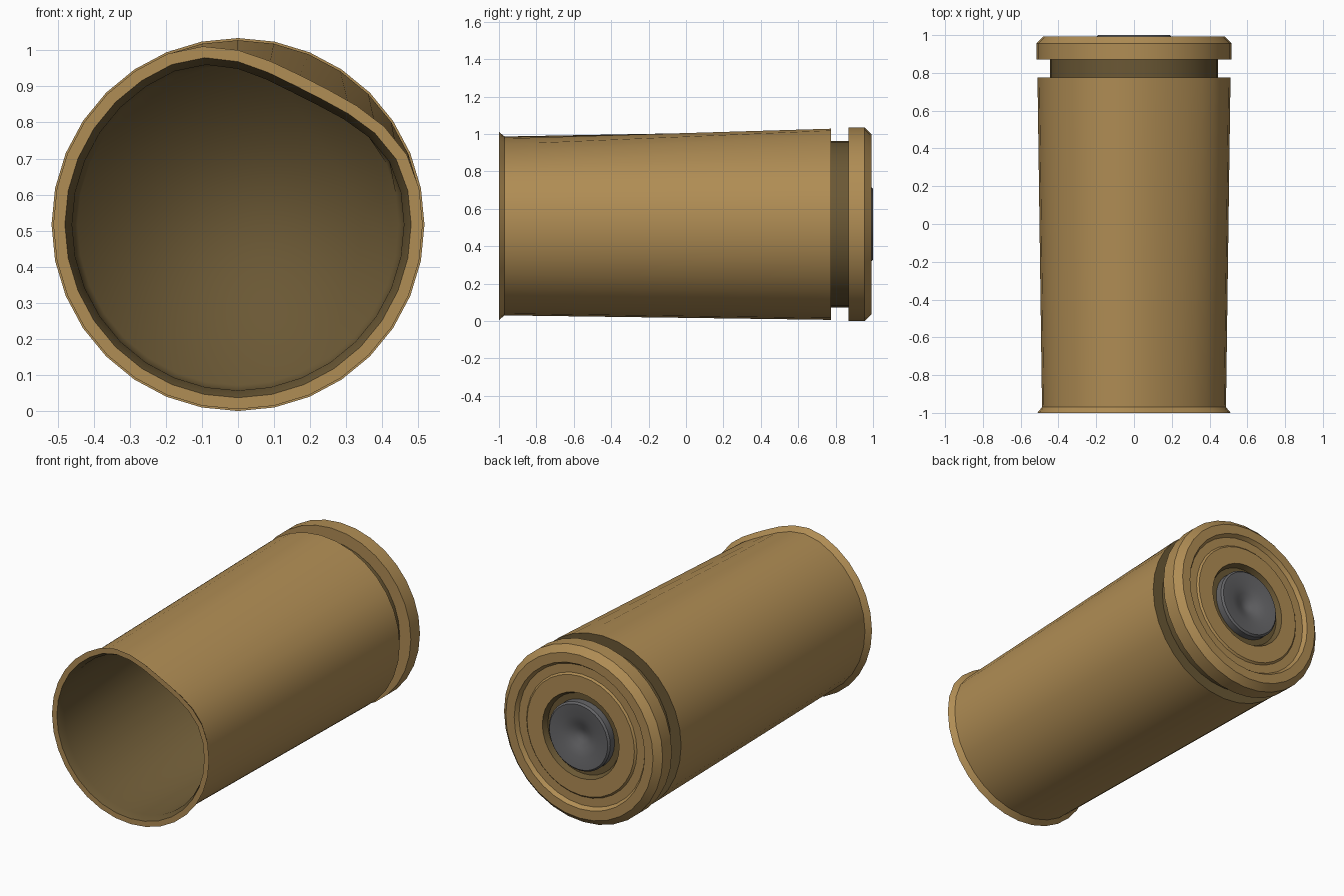
import bpy, bmesh, math

if "Cube" in bpy.data.objects:
    bpy.data.objects.remove(bpy.data.objects["Cube"])

SIDES = 32
AXIS_Z = 0.517


def material(name, rgb):
    m = bpy.data.materials.new(name)
    m.diffuse_color = (*rgb, 1.0)
    m.use_nodes = True
    m.node_tree.nodes["Principled BSDF"].inputs["Base Color"].default_value = m.diffuse_color
    return m


brass = material("brass", (0.434, 0.266, 0.089))
dark_brass = material("dark_brass", (0.145, 0.097, 0.035))
steel = material("primer_grey", (0.13, 0.13, 0.137))


def dent(angle, y):
    """Inward push of the bent mouth, centred on the upper right."""
    d = abs(math.degrees(angle) - 63)
    if y > -0.9 or d > 50:
        return 0.0
    return 0.065 * math.cos(math.radians(d * 90 / 50)) ** 2


def lathe(name, profile, mats, soft_start=False):
    """Spin (radius, y, material of the next band) round the y axis; cap ends."""
    bm = bmesh.new()
    rings = []
    for r, y, _ in profile:
        ring = []
        for i in range(SIDES):
            a = 2 * math.pi * i / SIDES
            rr = r - dent(a, y)
            ring.append(bm.verts.new((rr * math.cos(a), y, AXIS_Z + rr * math.sin(a))))
        rings.append(ring)
    for k in range(len(rings) - 1):
        for i in range(SIDES):
            j = (i + 1) % SIDES
            f = bm.faces.new((rings[k][i], rings[k][j], rings[k + 1][j], rings[k + 1][i]))
            f.material_index = profile[k][2]
    start = bm.faces.new(rings[0])
    start.material_index = profile[0][2]
    end = bm.faces.new(rings[-1])
    end.material_index = profile[-1][2]
    bmesh.ops.recalc_face_normals(bm, faces=bm.faces[:])
    # smooth shading with sharp profile corners
    for f in bm.faces:
        f.smooth = True
    for e in bm.edges:
        e.smooth = e.calc_face_angle(0) < math.radians(30)
    if soft_start:
        for e in start.edges:
            e.smooth = True
    me = bpy.data.meshes.new(name)
    bm.to_mesh(me)
    bm.free()
    for m in mats:
        me.materials.append(m)
    ob = bpy.data.objects.new(name, me)
    bpy.context.collection.objects.link(ob)
    return ob


# casing: inside floor, inner wall, flared mouth, body, groove, rim, base rings
lathe("casing", [
    (0.445, 0.75, 1), (0.46, -0.96, 1), (0.48, -1.0, 0),
    (0.512, -1.0, 0), (0.487, -0.97, 0), (0.511, 0.775, 1),
    (0.445, 0.775, 1), (0.445, 0.87, 0),
    (0.517, 0.87, 0), (0.517, 0.955, 0), (0.48, 0.992, 0),
    (0.425, 0.992, 0), (0.41, 0.97, 0), (0.36, 0.97, 0),
    (0.35, 0.98, 0), (0.25, 0.98, 1), (0.235, 0.95, 1),
], [brass, dark_brass], soft_start=True)

# primer: raised disc with a rounded firing dimple
lathe("primer", [
    (0.2, 0.945, 0), (0.2, 0.99, 0), (0.19, 1.0, 0),
    (0.12, 0.994, 0), (0.07, 0.98, 0), (0.035, 0.964, 0), (0.01, 0.958, 0),
], [steel])
